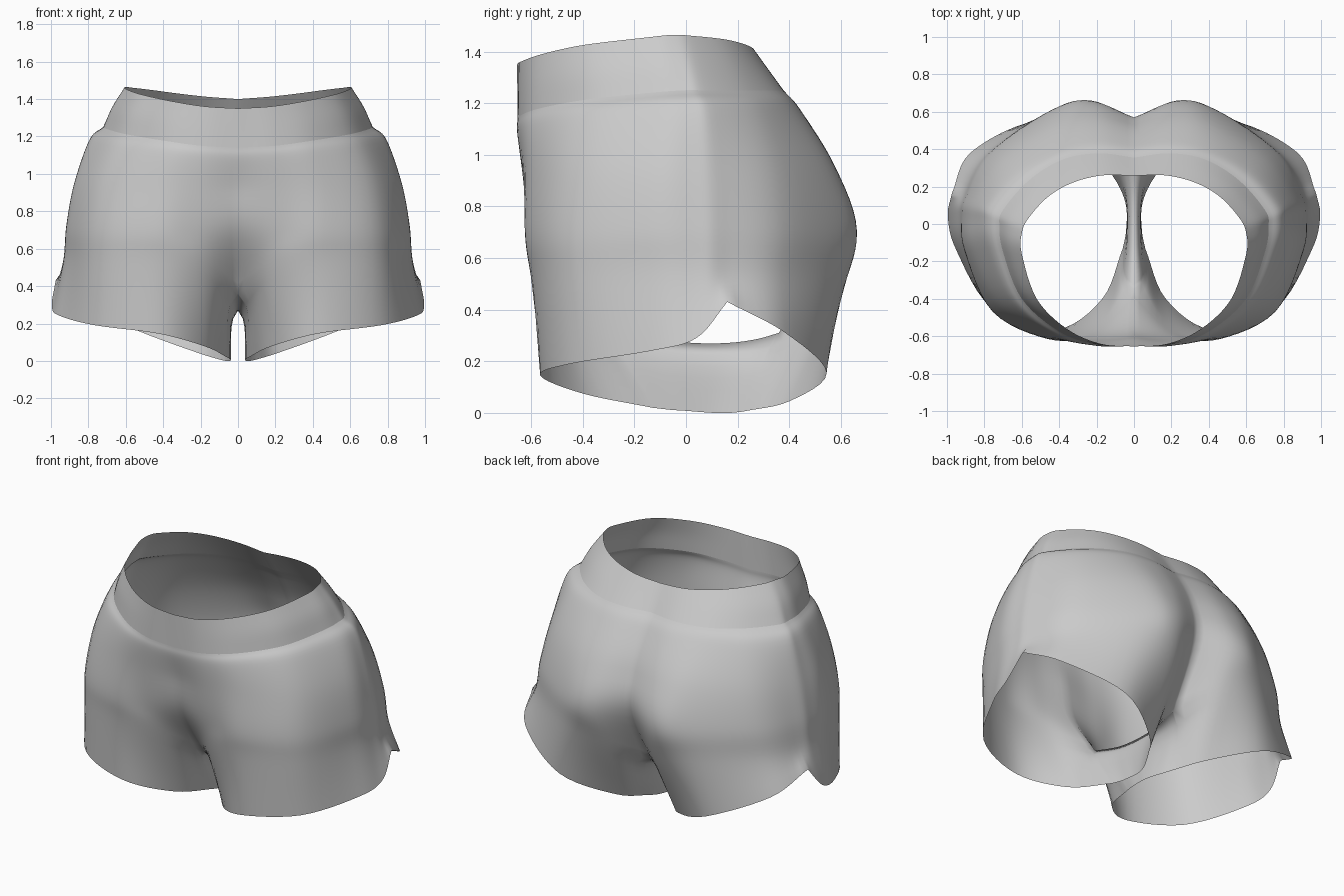
import bpy, bmesh, math
from mathutils import Vector

if "Cube" in bpy.data.objects:
    bpy.data.objects.remove(bpy.data.objects["Cube"])

COLS, STEPS = 11, 6     # control columns per half ring, subdivisions per span


def spline(pts, steps=STEPS):
    """Catmull-Rom curve through the points."""
    pts = [Vector(p) for p in pts]
    p = [2 * pts[0] - pts[1]] + pts + [2 * pts[-1] - pts[-2]]
    out = []
    for i in range(1, len(p) - 2):
        a, b, c, d = p[i - 1:i + 3]
        for s in range(steps):
            t = s / steps
            out.append(0.5 * (2 * b + (c - a) * t + (2 * a - 5 * b + 4 * c - d) * t * t
                              + (3 * b - a - 3 * c + d) * t ** 3))
    return out + [pts[-1].copy()]


def half_ring(xy, front, side, back):
    """Half loop from front centre round the side to back centre."""
    pts = []
    for i, (x, y) in enumerate(xy):
        t = i / (COLS - 1)
        w = math.sin(math.pi * min(t, 1 - t))
        end, w = (front, w * w) if t < 0.5 else (back, w ** 1.4)
        pts.append((x, y, end + (side - end) * w))
    return spline(pts)


def loft(rings, steps):
    """Rows of points through a stack of rings."""
    columns = [spline(c, steps) for c in zip(*rings)]
    for col in columns:
        for p in col:
            p.x = max(p.x, 0.0)
    return [list(r) for r in zip(*columns)]


def make_object(name, grids):
    bm = bmesh.new()
    for rows in grids:
        vs = [[bm.verts.new(p) for p in r] for r in rows]
        for a, b in zip(vs, vs[1:]):
            for i in range(len(a) - 1):
                bm.faces.new((a[i], a[i + 1], b[i + 1], b[i]))
    bmesh.ops.remove_doubles(bm, verts=bm.verts, dist=1e-4)
    bmesh.ops.recalc_face_normals(bm, faces=bm.faces)
    # orient outward using the outermost side face
    if max(bm.faces, key=lambda f: f.calc_center_median().x).normal.x < 0:
        bmesh.ops.reverse_faces(bm, faces=bm.faces)
    me = bpy.data.meshes.new(name)
    bm.to_mesh(me)
    bm.free()
    ob = bpy.data.objects.new(name, me)
    bpy.context.collection.objects.link(ob)
    bpy.ops.object.select_all(action='DESELECT')
    ob.select_set(True)
    bpy.context.view_layer.objects.active = ob
    bpy.ops.object.shade_smooth_by_angle(angle=math.radians(50))
    mod = ob.modifiers.new("mirror", 'MIRROR')
    mod.use_clip = True
    mod.merge_threshold = 0.0005
    return ob


# Leg hem, outer part: front flap and back panel meet in a sharp side notch
hem = spline([(.06, -.13, .02), (.17, -.40, .075), (.42, -.565, .145), (.76, -.45, .19),
              (.95, -.14, .24), (.995, .04, .29), (.975, .16, .43)])
hem += spline([(.975, .16, .43), (.87, .385, .31), (.52, .545, .155), (.22, .40, .045),
               (.09, .22, .005)])[1:]

# Hip rings from crotch level up to the waistband seam
crotch = spline([(0, -.35, .36), (.19, -.55, .49), (.46, -.595, .52), (.76, -.46, .52),
                 (.91, -.14, .53), (.935, .04, .53), (.915, .15, .53), (.80, .37, .52),
                 (.46, .59, .50), (.20, .58, .45), (0, .36, .31)])
seat = half_ring([(0, -.565), (.22, -.605), (.46, -.615), (.75, -.47), (.90, -.15), (.915, .04),
                  (.89, .15), (.76, .38), (.43, .61), (.23, .66), (0, .56)], .69, .72, .70)
hip = half_ring([(0, -.618), (.22, -.635), (.46, -.60), (.72, -.44), (.86, -.14), (.87, .03),
                 (.84, .14), (.70, .35), (.41, .54), (.21, .58), (0, .53)], .94, .95, .95)
gather = half_ring([(0, -.65), (.21, -.65), (.42, -.595), (.65, -.42), (.775, -.13), (.795, .02),
                    (.77, .11), (.62, .28), (.40, .405), (.20, .445), (0, .42)], 1.08, 1.18, 1.17)
seam = half_ring([(0, -.652), (.20, -.645), (.40, -.575), (.60, -.40), (.70, -.15), (.72, -.01),
                  (.70, .075), (.56, .235), (.38, .345), (.19, .378), (0, .355)], 1.14, 1.25, 1.25)
waist = half_ring([(0, -.655), (.18, -.64), (.36, -.56), (.52, -.40), (.60, -.16), (.60, -.05),
                   (.565, .03), (.46, .145), (.33, .22), (.17, .26), (0, .258)], 1.35, 1.465, 1.40)

outer = loft([hem, crotch, seat, hip, gather, seam], STEPS)


def drop(t):
    """Inner leg hangs straight, then closes quickly at the crotch."""
    return 1 - t ** 6


# Keep the front and back ends of the outer leg close to the inner leg
for r in range(STEPS + 1):
    row = outer[r]
    for edge in (row, row[::-1]):
        shift = outer[0][0 if edge[0] is row[0] else -1].x * drop(r / STEPS) - edge[0].x
        for i in range(STEPS):
            edge[i].x += shift * (1 - i / STEPS) ** 2

# Inner leg: from the inner hem up to the crotch seam
inner_hem = spline([(.06, -.13, .02), (.045, -.06, .012), (.04, 0, .008), (.038, .05, .004),
                    (.045, .11, 0), (.065, .17, 0), (.09, .22, .005)])
crotch_seam = spline([(0, -.35, .36), (0, -.2, .31), (0, -.1, .285), (0, .03, .271),
                      (0, .16, .271), (0, .27, .285), (0, .36, .31)])
inner = []
for r in range(STEPS + 1):
    t = r / STEPS
    row = [Vector((a.x * drop(t), *a.lerp(b, t).yz)) for a, b in zip(inner_hem, crotch_seam)]
    # blend onto the outer leg so both sheets share their edges
    for edge, target in ((row, outer[r][0]), (row[::-1], outer[r][-1])):
        shift = target - edge[0]
        for i in range(2 * STEPS):
            edge[i] += shift * (1 - i / (2 * STEPS)) ** 2
    inner.append(row)

make_object("shorts_body", [outer, inner])

# Waistband, slightly bowed outward
middle = [a.lerp(b, 0.5) + Vector((a.x * 0.015, 0, 0)) for a, b in zip(seam, waist)]
make_object("waistband", [loft([seam, middle, waist], 4)])
